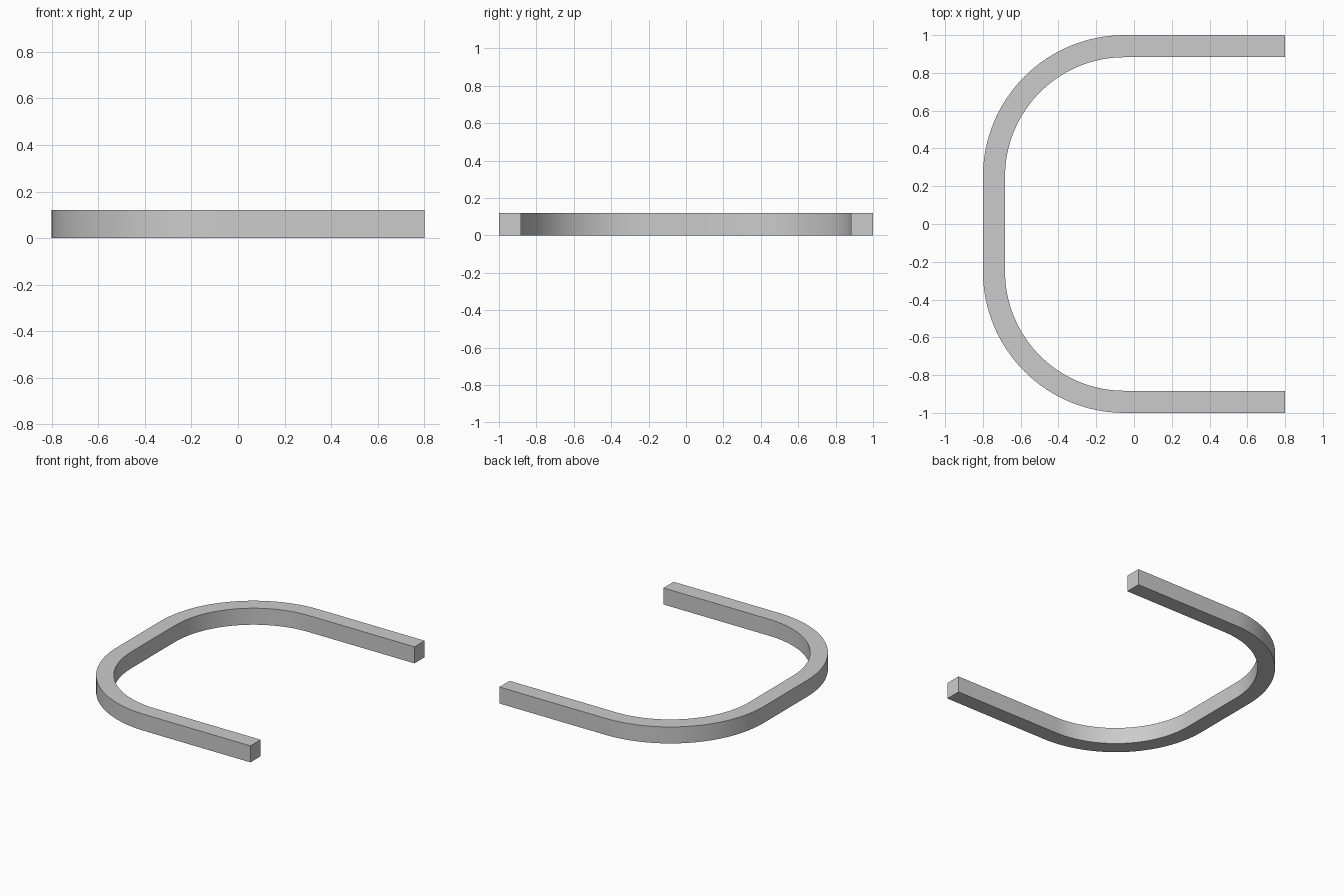
import bpy, bmesh, math

if "Cube" in bpy.data.objects:
    bpy.data.objects.remove(bpy.data.objects["Cube"])

W, H = 0.117, 0.12          # bar width and height
CX, CY, R = -0.05, 0.25, 0.75   # corner centre and outer radius
STEPS = 32


def half_path(offset):
    """Upper half of the U outline, inset from the outer edge."""
    r = R - offset
    pts = [(0.8, 1.0 - offset)]
    for i in range(STEPS + 1):
        a = math.pi / 2 * (1 + i / STEPS)
        pts.append((CX + r * math.cos(a), CY + r * math.sin(a)))
    return pts


def full_path(offset):
    top = half_path(offset)
    return top + [(x, -y) for x, y in reversed(top)]


# U-shaped square bar, swept as a strip of quads and extruded upward
bm = bmesh.new()
rows = [[bm.verts.new((x, y, 0)) for x, y in full_path(o)] for o in (0, W)]
outer, inner = rows
faces = [bm.faces.new((outer[i], outer[i + 1], inner[i + 1], inner[i]))
         for i in range(len(outer) - 1)]
ext = bmesh.ops.extrude_face_region(bm, geom=faces, use_keep_orig=True)
bmesh.ops.translate(bm, vec=(0, 0, H),
                    verts=[g for g in ext["geom"] if isinstance(g, bmesh.types.BMVert)])
bmesh.ops.recalc_face_normals(bm, faces=bm.faces)

mesh = bpy.data.meshes.new("curved_bar")
bm.to_mesh(mesh)
bm.free()
bar = bpy.data.objects.new("curved_bar", mesh)
bpy.context.collection.objects.link(bar)

# Smooth bends, sharp edges
bpy.context.view_layer.objects.active = bar
bar.select_set(True)
bpy.ops.object.shade_smooth_by_angle(angle=math.radians(30))
